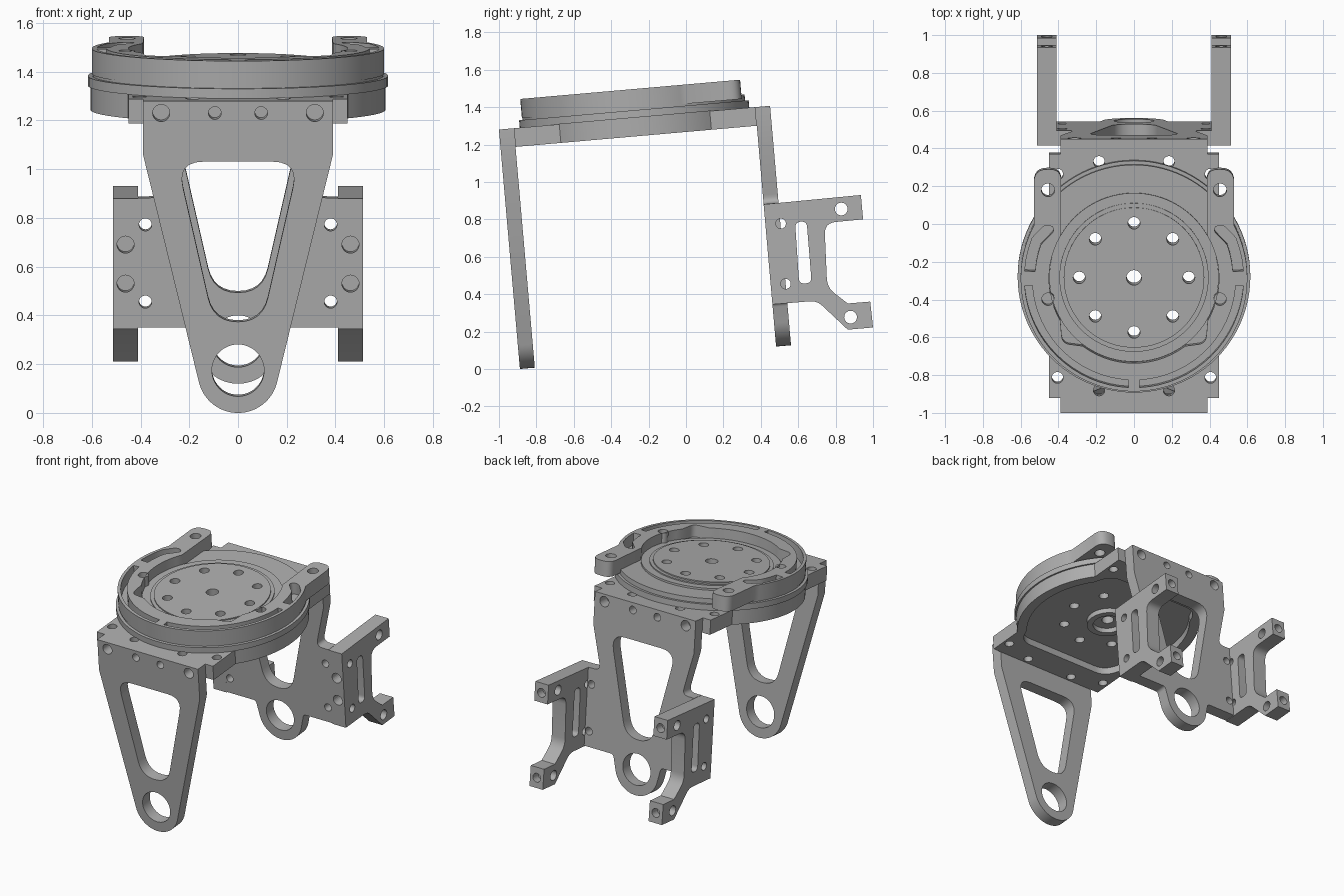
import bpy, bmesh
from math import cos, sin, pi, radians
from mathutils import Matrix, Vector

if "Cube" in bpy.data.objects:
    bpy.data.objects.remove(bpy.data.objects["Cube"])

grey = bpy.data.materials.new("machined_grey")
grey.use_nodes = True
COLOUR = (0.42, 0.42, 0.42, 1)
grey.diffuse_color = COLOUR
grey.node_tree.nodes["Principled BSDF"].inputs["Base Color"].default_value = COLOUR

# Frames: the whole bracket leans back slightly
TILT = Matrix.Translation((0, -1, 1.28)) @ Matrix.Rotation(radians(5), 4, 'X')
UPRIGHT = TILT @ Matrix.Rotation(pi / 2, 4, 'X')
SIDE = Matrix(((0, 0, 1, 0), (1, 0, 0, 0), (0, 1, 0, 0), (0, 0, 0, 1)))
MID = 0.7275
DISC = TILT @ Matrix.Translation((0, MID, 0))


def arc(r, start, end, cx=0, cy=0, step=5):
    n = max(2, int(abs(end - start) / step) + 1)
    angles = [radians(start + (end - start) * i / (n - 1)) for i in range(n)]
    return [(cx + r * cos(a), cy + r * sin(a)) for a in angles]


def circle(x, y, r, n=32):
    return [(x + r * cos(2 * pi * i / n), y + r * sin(2 * pi * i / n)) for i in range(n)]


def rounded(points):
    """Outline whose (x, y, radius) corners are softened; plain points stay."""
    out = []
    for i, p in enumerate(points):
        if len(p) == 2:
            out.append(p)
            continue
        c = Vector(p[:2])
        a = (Vector(points[i - 1][:2]) - c).normalized() * p[2] + c
        b = (Vector(points[(i + 1) % len(points)][:2]) - c).normalized() * p[2] + c
        for k in range(7):
            t = k / 6
            out.append(tuple(a * (1 - t) ** 2 + c * 2 * t * (1 - t) + b * t * t))
    return out


def flip(points):
    return [(-p[0],) + tuple(p[1:]) for p in points]


def both(points):
    return [points, flip(points)]


def plate(name, loops, low, high, frame):
    """Extrude an outline, with further loops as holes, between two levels."""
    curve = bpy.data.curves.new(name, 'CURVE')
    curve.dimensions, curve.fill_mode = '2D', 'BOTH'
    curve.extrude = (high - low) / 2
    for loop in loops:
        spline = curve.splines.new('POLY')
        spline.points.add(len(loop) - 1)
        for point, co in zip(spline.points, loop):
            point.co = (co[0], co[1], 0, 1)
        spline.use_cyclic_u = True
    temp = bpy.data.objects.new(name + "_outline", curve)
    bpy.context.collection.objects.link(temp)
    graph = bpy.context.evaluated_depsgraph_get()
    mesh = bpy.data.meshes.new_from_object(temp.evaluated_get(graph))
    bpy.data.objects.remove(temp)
    bm = bmesh.new()
    bm.from_mesh(mesh)
    bmesh.ops.remove_doubles(bm, verts=bm.verts, dist=0.0001)
    bmesh.ops.transform(bm, matrix=frame @ Matrix.Translation((0, 0, (low + high) / 2)),
                        verts=bm.verts)
    bmesh.ops.recalc_face_normals(bm, faces=bm.faces)
    bm.to_mesh(mesh)
    bm.free()
    mesh.materials.clear()
    mesh.materials.append(grey)
    obj = bpy.data.objects.new(name, mesh)
    bpy.context.collection.objects.link(obj)
    bpy.ops.object.select_all(action='DESELECT')
    obj.select_set(True)
    bpy.context.view_layer.objects.active = obj
    bpy.ops.object.shade_smooth_by_angle(angle=radians(30))
    return obj


def drill(obj, spots, r, depth):
    """Blind holes along the tilted depth axis, centred on world spots."""
    for spot in spots:
        bm = bmesh.new()
        place = Matrix.Translation(spot) @ Matrix.Rotation(radians(95), 4, 'X')
        bmesh.ops.create_cone(bm, cap_ends=True, segments=24, radius1=r, radius2=r,
                              depth=depth * 2, matrix=place)
        mesh = bpy.data.meshes.new("drill")
        bm.to_mesh(mesh)
        bm.free()
        cutter = bpy.data.objects.new("drill", mesh)
        bpy.context.collection.objects.link(cutter)
        cutter.hide_render = True
        bpy.context.view_layer.objects.active = obj
        mod = obj.modifiers.new("drill", 'BOOLEAN')
        mod.operation, mod.solver, mod.object = 'DIFFERENCE', 'EXACT', cutter
        bpy.ops.object.modifier_apply(modifier=mod.name)
        bpy.data.objects.remove(cutter)


# Legs: tapered frames with a window and an eye at the foot
foot = arc(0.165, -14, -166, cy=-1.12)
window = rounded([(0.25, -0.25, 0.11), (-0.25, -0.25, 0.11),
                  (-0.1, -0.91, 0.1), (0.1, -0.91, 0.1)])
leg_holes = [window, circle(0, -1.11, 0.107, 48)]
for x, r in ((0.315, 0.035), (0.095, 0.026)):
    leg_holes += both(circle(x, -0.05, r))
shoulder = [(0.39, 0), (0.39, -0.22)]
plate("front_leg", [shoulder + foot + flip(shoulder)[::-1]] + leg_holes, -0.08, 0, UPRIGHT)

wing = shoulder + [(0.316, -0.52, 0.05), (0.41, -0.52), (0.41, -1.054), (0.185, -1.054, 0.02)]
wing_holes = both(circle(0.38, -0.63, 0.026)) + both(circle(0.38, -0.948, 0.026))
plate("back_leg", [rounded(wing + foot + flip(wing)[::-1])] + leg_holes + wing_holes,
      -1.455, -1.375, UPRIGHT)

# Side arms: forked plates reaching backwards
arm_shape = rounded([(0.415, 0.88), (0.935, 0.93), (0.947, 0.80), (0.74, 0.78, 0.06),
                     (0.755, 0.435, 0.05), (0.865, 0.35), (0.985, 0.36), (1.0, 0.222),
                     (0.865, 0.21), (0.70, 0.365, 0.04), (0.462, 0.345)])
slot = rounded([(0.583, 0.785, 0.03), (0.645, 0.79, 0.03),
                (0.672, 0.46, 0.03), (0.605, 0.455, 0.03)])
arm_loops = [arm_shape, slot, circle(0.83, 0.855, 0.034), circle(0.88, 0.277, 0.034),
             circle(0.507, 0.777, 0.027), circle(0.533, 0.455, 0.027)]
for side, low, high in (("left", 0.41, 0.513), ("right", -0.513, -0.41)):
    arm = plate(side + "_arm", arm_loops, low, high, SIDE)
    x = (low + high) / 2
    drill(arm, [(x, 0.43, 0.69), (x, 0.445, 0.53)], 0.035, 0.07)
    drill(arm, [(x, 0.94, 0.865), (x, 0.992, 0.29)], 0.03, 0.06)

# Deck: round plate with square tabs, hollow underneath
bolts = [circle(0, 0, 0.04)]
for i in range(8):
    bolts.append(circle(0.29 * cos(i * pi / 4), 0.29 * sin(i * pi / 4), 0.032, 24))
end = MID - 0.08
deck = (arc(0.605, -41.9, 41.9, step=3) + [(0.45, end), (-0.45, end)]
        + arc(0.605, 138.1, 221.9, step=3) + [(-0.45, -end), (0.45, -end)])
tab_holes = []
for y in (-1, 1):
    tab_holes += both(circle(0.185, y * 0.607, 0.03)) + both(circle(0.405, y * 0.54, 0.03))
plate("deck_top", [deck] + bolts + tab_holes, -0.05, 0, DISC)
hollow = rounded(arc(0.54, -40, 40) + [(0.36, 0.47, 0.08), (-0.36, 0.47, 0.08)]
                 + arc(0.54, 140, 220) + [(-0.36, -0.47, 0.08), (0.36, -0.47, 0.08)])
plate("deck_rim", [deck, hollow] + tab_holes, -0.1, -0.05, DISC)
plate("centre_boss", [circle(0, 0, 0.14), circle(0, 0, 0.1)], -0.085, -0.05, DISC)

# Stacked rings around the turntable
for name, r, low, high in (("flange", 0.616, 0, 0.04), ("ring_body", 0.597, 0.04, 0.072),
                           ("collar", 0.448, 0.072, 0.085)):
    plate(name, [circle(0, 0, r, 96), circle(0, 0, 0.36, 64)], low, high, DISC)
plate("turntable_step", [circle(0, 0, 0.395, 72)] + bolts, 0, 0.093, DISC)
plate("turntable", [circle(0, 0, 0.372, 72)] + bolts, 0.093, 0.101, DISC)

# Raised horseshoe with two bolt lobes and shallow pockets
lobe = [(-0.53, 0.58, 0.07), (-0.385, 0.58, 0.06)]
corner = (0.38, -0.345, 0.04)
horseshoe = rounded(
    arc(0.6, 28, -208, step=3) + lobe
    + arc(0.45, 150, 210) + flip([corner]) + arc(0.45, 233, 307) + [corner]
    + arc(0.45, -30, 30) + flip(lobe)[::-1])
front_pocket = arc(0.58, -87, -4) + arc(0.54, -4, -87)
side_pocket = rounded(arc(0.58, 4, 22) + [(0.46, 0.3, 0.05), (0.415, 0.26, 0.03)]
                      + arc(0.525, 20, 4))
plate("horseshoe", [horseshoe] + both(front_pocket) + both(side_pocket)
      + both(circle(0.455, 0.47, 0.035)) + both(circle(0.455, -0.11, 0.033)),
      0.05, 0.153, DISC)
